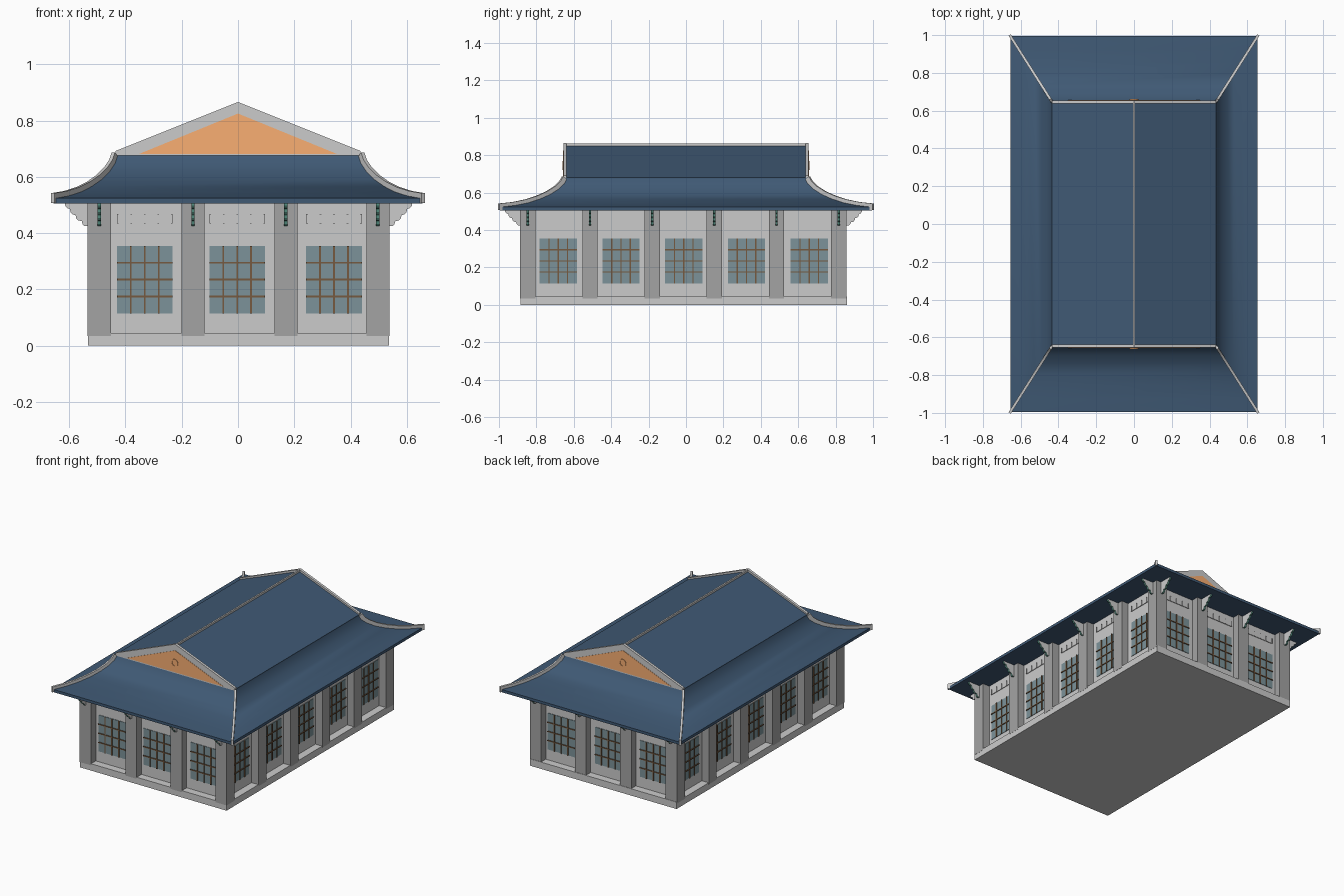
import bpy, bmesh, math
from mathutils import Vector

if "Cube" in bpy.data.objects:
    bpy.data.objects.remove(bpy.data.objects["Cube"])


def mat(name, r, g, b):
    m = bpy.data.materials.new(name)
    m.diffuse_color = (r, g, b, 1)
    m.use_nodes = True
    m.node_tree.nodes["Principled BSDF"].inputs["Base Color"].default_value = m.diffuse_color
    return m


BLUE = mat("roof_blue", .05, .10, .175)
DARK = mat("pillar_grey", .37, .37, .37)
ORANGE = mat("gable_orange", .95, .43, .17)
GLASS = mat("glass_teal", .2, .29, .32)
BROWN = mat("lattice_brown", .18, .1, .05)
GREEN = mat("bracket_green", .1, .3, .24)


def finish(name, bm, *mats):
    bmesh.ops.recalc_face_normals(bm, faces=bm.faces)
    me = bpy.data.meshes.new(name)
    bm.to_mesh(me)
    bm.free()
    ob = bpy.data.objects.new(name, me)
    bpy.context.collection.objects.link(ob)
    for m in mats:
        me.materials.append(m)
    return ob


def smooth(ob):
    bpy.ops.object.select_all(action='DESELECT')
    ob.select_set(True)
    bpy.context.view_layer.objects.active = ob
    bpy.ops.object.shade_smooth_by_angle(angle=math.radians(35))


def box(bm, lo, hi):
    vs = bmesh.ops.create_cube(bm, size=1)['verts']
    for v in vs:
        v.co = Vector([(a + b) / 2 + c * (b - a) for a, b, c in zip(lo, hi, v.co)])


def loft(bm, rings):
    """Skin closed rings of points and cap both ends."""
    vr = [[bm.verts.new(p) for p in r] for r in rings]
    n = len(vr[0])
    for a, b in zip(vr, vr[1:]):
        for i in range(n):
            bm.faces.new((a[i], a[(i + 1) % n], b[(i + 1) % n], b[i]))
    return bm.faces.new(vr[0][::-1]), bm.faces.new(vr[-1])


# Building footprint and bay layout
X0, X1, Y0, Y1 = -.533, .537, -.886, .86
COLX = [-.493, -.16, .17, .497]
COLY = [-.846 + .3325 * i for i in range(6)]
WINX = [-.331, -.003, .341]
WINY = [-.683 + .3355 * i for i in range(5)]
INSET = .05
SIDES = ["front", "back", "right", "left"]


def at(side, u, d, z):
    """Point at u along a facade, d outward from its outer plane."""
    return {"front": (u, Y0 - d, z), "back": (u, Y1 + d, z),
            "right": (X1 + d, u, z), "left": (X0 - d, u, z)}[side]


def fbox(bm, side, u0, u1, d0, d1, z0, z1):
    p, q = at(side, u0, d0, z0), at(side, u1, d1, z1)
    box(bm, [min(a) for a in zip(p, q)], [max(a) for a in zip(p, q)])


# Plinth and walls
bm = bmesh.new()
box(bm, (X0, Y0, 0), (X1, Y1, .045))
finish("plinth", bm)
bm = bmesh.new()
box(bm, (X0 + INSET, Y0 + INSET, .04), (X1 - INSET, Y1 - INSET, .508))
finish("walls", bm)

# Pillars around the edge
bm = bmesh.new()
for i, x in enumerate(COLX):
    for j, y in enumerate(COLY):
        if i in (0, 3) or j in (0, 5):
            box(bm, (x - .041, y - .041, .035), (x + .041, y + .041, .508))
finish("pillars", bm, DARK)

# Windows, lattices and vents
glass, bars, vents = bmesh.new(), bmesh.new(), bmesh.new()
W, ZB, ZT = .099, .115, .355
for s in SIDES:
    for u in (WINX if s in ("front", "back") else WINY):
        fbox(glass, s, u - W, u + W, -INSET - .01, -INSET + .003, ZB, ZT)
        for k in (1, 2, 3):
            c = u - W + k * W / 2
            fbox(bars, s, c - .003, c + .003, -INSET, -INSET + .008, ZB, ZT)
            c = ZB + k * (ZT - ZB) / 4
            fbox(bars, s, u - W, u + W, -INSET, -INSET + .008, c - .003, c + .003)
        fbox(vents, s, u - W, u + W, -INSET - .01, -INSET + .004, .434, .468)
        for k in range(5):
            c = u - W + .003 + k * (W - .003) / 2
            fbox(vents, s, c - .003, c + .003, -INSET, -INSET + .007, .434, .468)
finish("window_glass", glass, GLASS)
finish("window_lattice", bars, BROWN)
finish("wall_vents", vents)

# Scalloped eave brackets: grey cheeks with a green edge
PROF = [(-.005, .425), (.012, .425), (.019, .432), (.022, .443), (.035, .445),
        (.042, .453), (.044, .464), (.055, .467), (.062, .475), (.064, .486),
        (.074, .489), (.081, .498), (.082, .507), (-.005, .507)]
bm = bmesh.new()
for s in SIDES:
    for u in (COLX if s in ("front", "back") else COLY):
        caps = loft(bm, [[at(s, u + o, d, z) for d, z in PROF] for o in (-.006, .006)])
        for f in caps:
            f.material_index = 1
finish("eave_brackets", bm, GREEN, None)

# Curved skirt roof: rectangles following a concave profile
EX, EY, IX, IY = .655, .995, .435, .648
CURVE = [(0, .524), (.2, .532), (.4, .546), (.58, .566), (.74, .591),
         (.87, .620), (.955, .648), (1, .677)]


def corner(t, sx, sy):
    return sx * (EX + (IX - EX) * t), sy * (EY + (IY - EY) * t)


bm = bmesh.new()
loft(bm, [[(*corner(t, sx, sy), z) for sx, sy in ((-1, -1), (1, -1), (1, 1), (-1, 1))]
          for t, z in [(0, .506)] + CURVE])
smooth(finish("skirt_roof", bm, BLUE))

# Raised hip ridges on the four corners
bm = bmesh.new()
for sx in (-1, 1):
    for sy in (-1, 1):
        out = Vector((sx * (EX - IX), sy * (EY - IY), 0)).normalized()
        side = Vector((-out.y, out.x, 0)) * .007
        pts = [Vector((*corner(t, sx, sy), z)) for t, z in CURVE]
        rings = []
        for i, p in enumerate(pts):
            tan = (pts[min(i + 1, len(pts) - 1)] - pts[max(i - 1, 0)]).normalized()
            nor = Vector((0, 0, 1)) - tan * tan.z
            nor.normalize()
            if i == 0:
                p, nor = p + out * .006, Vector((0, 0, 1))
            rings.append([p - side - nor * .017, p + side - nor * .017,
                          p + side + nor * .018, p - side + nor * .018])
        loft(bm, rings)
smooth(finish("hip_ridges", bm))

# Upper gabled roof
bm = bmesh.new()
sect = [(-.435, .67), (.435, .67), (.435, .682), (0, .852), (-.435, .682)]
loft(bm, [[(x, y, z) for x, z in sect] for y in (-.645, .645)])
finish("upper_roof", bm, BLUE)

# Ridge cap
bm = bmesh.new()
box(bm, (-.005, -.645, .84), (.005, .645, .863))
finish("ridge_cap", bm)

# Gable ends: grey bargeboard, orange panel and round boss
barge, panel, boss = bmesh.new(), bmesh.new(), bmesh.new()
outer = [(-.435, .675), (.435, .675), (.435, .692), (0, .866), (-.435, .692)]
inner = [(-.35, .682), (.35, .682), (0, .825)]
N = 20
for s in (-1, 1):
    loft(barge, [[(x, s * y, z) for x, z in outer] for y in (.638, .655)])
    loft(panel, [[(x, s * y, z) for x, z in inner] for y in (.645, .657)])
    ring = [[(r * math.cos(a * math.tau / N), s * y, .744 + r * math.sin(a * math.tau / N))
             for a in range(N)] for r, y in ((.024, .65), (.024, .661), (.02, .661), (.02, .657))]
    loft(boss, ring)
finish("gable_bargeboards", barge)
finish("gable_panels", panel, ORANGE)
finish("gable_bosses", boss, ORANGE)
